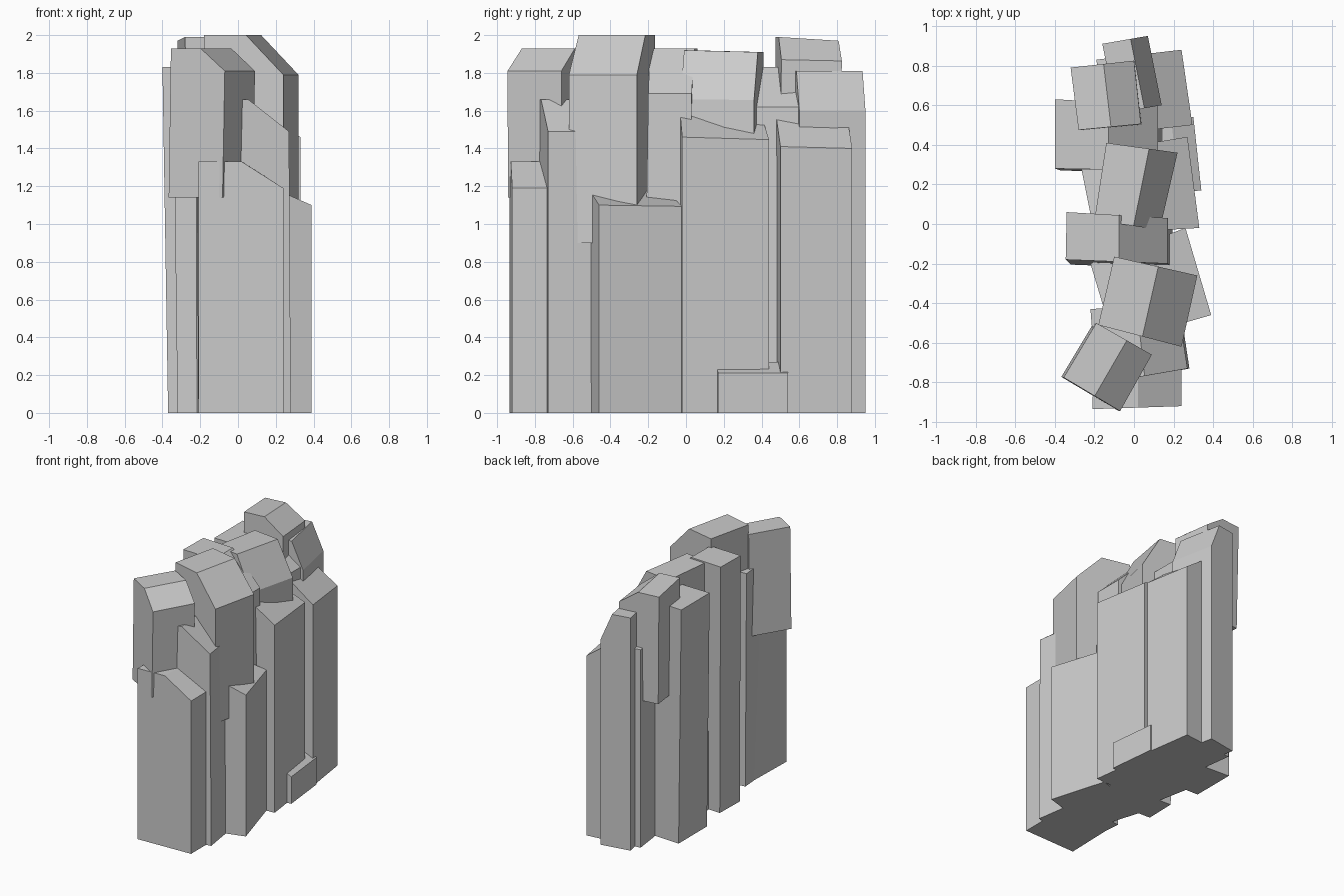
import bpy, bmesh
from mathutils import Vector

if "Cube" in bpy.data.objects:
    bpy.data.objects.remove(bpy.data.objects["Cube"])


def column(name, plan, ridge, z_flat, z_low, z_base=0.0, shift=(0, 0), tilt=0.0):
    """Rock column: flat top up to the ridge, then a bevel down to the right edge.
    plan = front-left, front-right, back-right, back-left corners of the top."""
    fl, fr, br, bl = [Vector(p) for p in plan]
    bm = bmesh.new()

    def end(left, right, dz):
        s = Vector(shift)
        mid = left.lerp(right, ridge)
        pts = [(left + s, z_base), (right + s, z_base), (right, z_low + dz / 3),
               (mid, z_flat + dz), (left, z_flat + dz)]
        return [bm.verts.new((p.x, p.y, z)) for p, z in pts]

    front, back = end(fl, fr, 0), end(bl, br, tilt)
    bm.faces.new(front)
    bm.faces.new(back[::-1])
    for i in range(5):
        j = (i + 1) % 5
        bm.faces.new((front[i], back[i], back[j], front[j]))
    bmesh.ops.recalc_face_normals(bm, faces=bm.faces[:])
    mesh = bpy.data.meshes.new(name)
    bm.to_mesh(mesh)
    bm.free()
    ob = bpy.data.objects.new(name, mesh)
    bpy.context.collection.objects.link(ob)
    return ob


# Tall columns standing on the ground, front to back
column("front_column", [(-.21, -.935), (.24, -.92), (.24, -.55), (-.20, -.55)], .51, 1.33, 1.19)
column("second_column", [(-.19, -.81), (.27, -.73), (.22, -.40), (-.22, -.43)], .53, 1.66, 1.49,
       shift=(.01, 0))
column("right_short_column", [(-.10, -.60), (.39, -.46), (.26, -.02), (-.22, -.20)], .58, 1.19, 1.10,
       tilt=-.02)
column("left_column", [(-.345, -.18), (.17, -.20), (.17, .03), (-.34, .06)], .52, 1.93, 1.69,
       shift=(.025, -.025))
column("right_middle_column", [(-.20, -.05), (.33, -.02), (.27, .44), (-.28, .35)], .60, 1.60, 1.46,
       tilt=-.04)
column("left_back_column", [(-.40, .28), (.12, .27), (.12, .60), (-.40, .63)], .52, 1.83, 1.62,
       shift=(.03, -.01))
column("right_back_column", [(-.14, .45), (.295, .50), (.24, .88), (-.19, .83)], .55, 1.57, 1.41,
       tilt=-.03)
column("rear_column", [(-.09, .56), (.14, .60), (.07, .95), (-.16, .91)], .62, 1.81, 1.60)

# Low stub at the right foot
column("foot_stub", [(.06, .14), (.34, .17), (.30, .54), (.02, .51)], .60, .27, .21)

# Upper blocks hanging on top of the columns
column("front_cap_block", [(-.355, -.775), (-.07, -.945), (.09, -.66), (-.19, -.50)], .55, 1.93, 1.81,
       z_base=1.14, shift=(-.012, .003))
column("tall_cap_block", [(-.18, -.51), (.24, -.62), (.32, -.26), (-.10, -.165)], .53, 2.00, 1.79,
       z_base=.9)
column("middle_cap_block", [(-.20, .02), (.13, -.03), (.22, .36), (-.14, .41)], .60, 1.92, 1.66,
       z_base=1.1, tilt=-.01)
column("back_cap_block", [(-.28, .475), (.035, .505), (.00, .825), (-.32, .79)], .52, 1.99, 1.87,
       z_base=1.13, shift=(.012, -.008), tilt=-.02)
